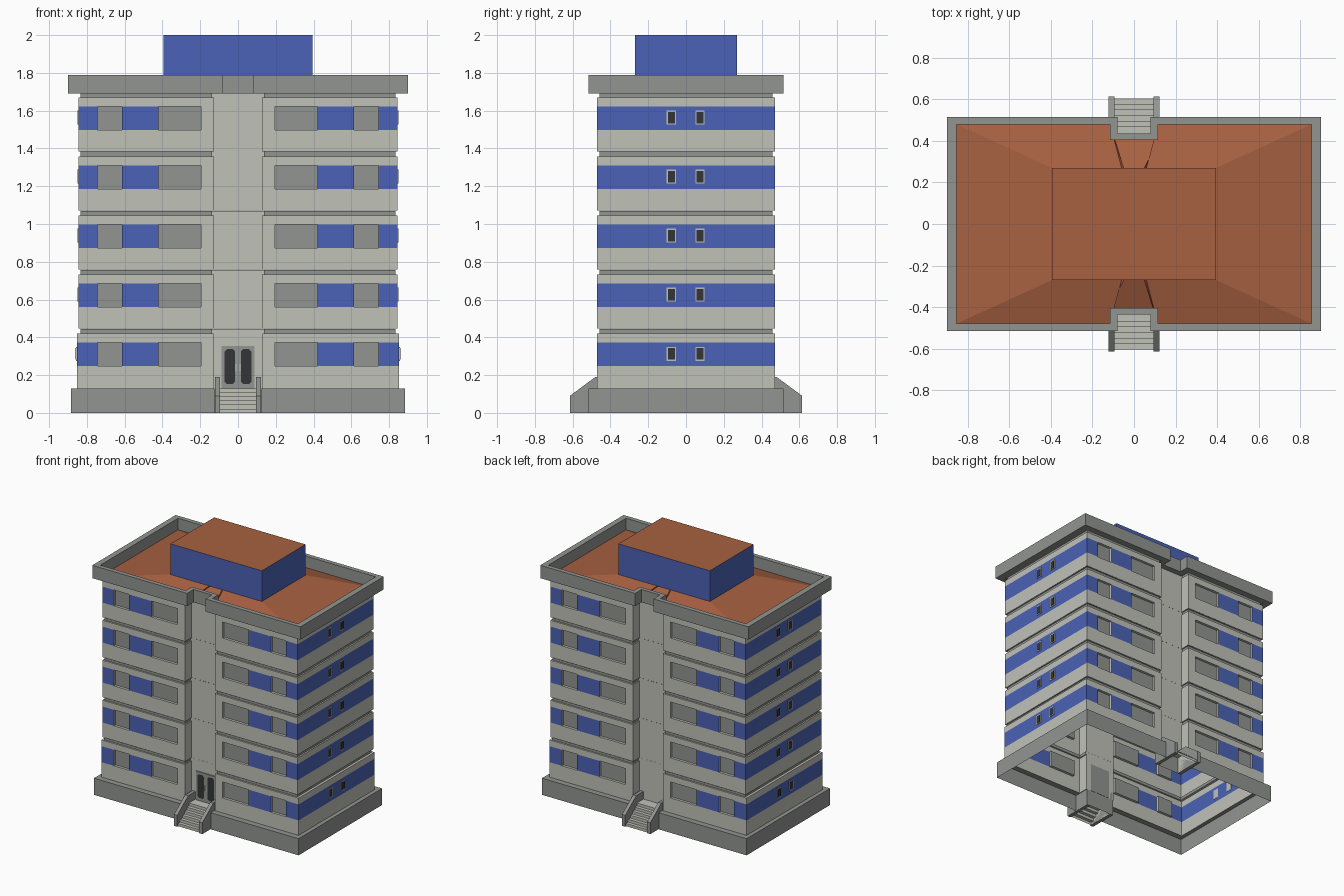
import bpy, bmesh, math

if "Cube" in bpy.data.objects:
    bpy.data.objects.remove(bpy.data.objects["Cube"])


def material(name, srgb):
    m = bpy.data.materials.new(name)
    lin = [((c / 255 + 0.055) / 1.055) ** 2.4 for c in srgb]
    m.diffuse_color = (*lin, 1)
    m.use_nodes = True
    m.node_tree.nodes["Principled BSDF"].inputs["Base Color"].default_value = m.diffuse_color
    return m


LIGHT, GREY, BLUE, ROOF, DARK = range(5)
MATS = [material("pale_concrete", (192, 194, 185)),
        material("grey_concrete", (146, 149, 145)),
        material("blue_panel", (75, 98, 183)),
        material("roof_terracotta", (168, 97, 65)),
        material("dark_glass", (52, 53, 54))]
BREAKS = [0.195, 0.42, 0.613, 0.743]      # window column edges on the long walls


def finish(name, bm):
    me = bpy.data.meshes.new(name)
    bm.to_mesh(me)
    bm.free()
    for m in MATS:
        me.materials.append(m)
    ob = bpy.data.objects.new(name, me)
    bpy.context.collection.objects.link(ob)
    return ob


def outline(hx, hy, nx, ny):
    """Rectangular plan with a notch in the middle of both long sides."""
    right = [(nx, -ny), (nx, -hy)] + [(b, -hy) for b in BREAKS] + [(hx, -hy)]
    front = [(-x, y) for x, y in reversed(right)] + right
    return front + [(-x, -y) for x, y in front]


def roof_rect(hx, hy):
    """Plain rectangle with the same point count as outline()."""
    xs = [0.05, 0.06] + [b * hx / 0.855 for b in BREAKS] + [hx]
    front = [(-x, -hy) for x in reversed(xs)] + [(x, -hy) for x in xs]
    return front + [(-x, -y) for x, y in front]


def loft(name, levels, rule, cap=None):
    """levels: (z, loop). rule(level, centre) gives (material, recess depth)."""
    bm = bmesh.new()
    rings = [[bm.verts.new((x, y, z)) for x, y in loop] for z, loop in levels]
    n = len(rings[0])
    for k in range(len(rings) - 1):
        for i in range(n):
            j = (i + 1) % n
            q = [rings[k][i], rings[k][j], rings[k + 1][j], rings[k + 1][i]]
            c = sum((v.co for v in q), q[0].co * 0) / 4
            mat, depth = rule(k, c)
            if depth:                      # window: reveal faces plus sunk pane
                s = math.copysign(depth, c.y)
                p = [bm.verts.new((v.co.x, v.co.y - s, v.co.z)) for v in q]
                for a in range(4):
                    b = (a + 1) % 4
                    bm.faces.new((q[a], q[b], p[b], p[a])).material_index = LIGHT
                q = p
            bm.faces.new(q).material_index = mat
    if cap is not None:
        bm.faces.new(rings[-1]).material_index = cap
    return finish(name, bm)


def extrude_x(name, profile, x0, x1, mat, skip=()):
    """Extrude a (y, z) profile along x; skip lists open edges."""
    bm = bmesh.new()
    a = [bm.verts.new((x0, y, z)) for y, z in profile]
    b = [bm.verts.new((x1, y, z)) for y, z in profile]
    bm.faces.new(a)
    bm.faces.new(b[::-1])
    n = len(a)
    for i in range(n):
        if i not in skip:
            j = (i + 1) % n
            bm.faces.new((a[i], b[i], b[j], a[j]))
    bmesh.ops.recalc_face_normals(bm, faces=bm.faces)
    for f in bm.faces:
        f.material_index = mat
    return finish(name, bm)


def box(name, lo, hi, mat):
    return extrude_x(name, [(lo[1], lo[2]), (hi[1], lo[2]), (hi[1], hi[2]), (lo[1], hi[2])],
                     lo[0], hi[0], mat)


# Plinth, open underneath
base = outline(0.885, 0.515, 0.125, 0.39)
ground = outline(0.853, 0.47, 0.13, 0.39)
loft("plinth", [(0, base), (0.13, base), (0.13, ground)], lambda k, c: (GREY, 0))

# Five storeys: pale sill, blue window band, pale head, grey recessed joint
joint = outline(0.834, 0.458, 0.137, 0.39)
upper = outline(0.845, 0.47, 0.128, 0.39)


def wall_rule(k, c):
    x = abs(c.x)
    if k == 1 and x > BREAKS[0]:
        window = abs(c.y) > 0.46 and (x < BREAKS[1] or BREAKS[2] < x < BREAKS[3])
        return (GREY, 0.02) if window else (BLUE, 0)
    if k == 4 and x > 0.01:
        return GREY, 0
    return LIGHT, 0


for f in range(5):
    z = 0.3125 * f
    wall = upper if f else ground
    top = 0.445 + z
    loft(f"storey_{f + 1}",
         [((0.133 + z) if f else 0.13, wall), (0.247 + z, wall), (0.372 + z, wall),
          (0.421 + z, wall), (0.421 + z, joint), (top, joint), (top, upper)], wall_rule)
    # Small framed windows on the short sides
    for s in (-1, 1):
        for y in (-0.077, 0.074):
            w = 0.853 if f == 0 else 0.845
            for part, off, hw, z0, z1, m in (("frame", 0.004, 0.025, 0.276, 0.350, LIGHT),
                                             ("pane", 0.006, 0.019, 0.283, 0.343, DARK)):
                xa, xb = sorted((s * (w - 0.002), s * (w + off)))
                box(f"side_window_{part}", (xa, y - hw, z0 + z), (xb, y + hw, z1 + z), m)

# Cornice and parapet
rim = outline(0.9, 0.515, 0.08, 0.435)
inner = outline(0.855, 0.48, 0.115, 0.405)
loft("cornice", [(1.69, upper), (1.69, rim), (1.79, rim), (1.79, inner), (1.70, inner)],
     lambda k, c: (GREY, 0))

# Gently hipped roof and rooftop room
rect = roof_rect(0.395, 0.27)
loft("roof", [(1.70, inner), (1.76, rect)], lambda k, c: (ROOF, 0))
loft("rooftop_room", [(1.76, rect), (2.0, rect)], lambda k, c: (BLUE, 0), cap=ROOF)

# Stairs with sloping cheek walls, front and back
for s, side in ((-1, "front"), (1, "back")):
    steps = 6
    prof = [(s * 0.39, 0)]
    for i in range(steps):
        y = 0.605 - i * 0.027
        prof += [(s * y, 0.13 * i / steps), (s * y, 0.13 * (i + 1) / steps)]
    prof.append((s * 0.39, 0.13))
    extrude_x(f"{side}_steps", prof, -0.095, 0.095, LIGHT, skip=(0, len(prof) - 1))
    cheek = [(s * y, z) for y, z in
             ((0.39, 0), (0.615, 0), (0.615, 0.09), (0.48, 0.19), (0.39, 0.19))]
    for t in (-1, 1):
        extrude_x(f"{side}_stair_cheek", cheek, t * 0.095, t * 0.122, GREY)

# Front double door with chamfered panes
box("door_frame", (-0.087, -0.397, 0.13), (0.087, -0.388, 0.355), GREY)
for t in (-1, 1):
    bm = bmesh.new()
    cx, cz, w, h, c = t * 0.043, 0.245, 0.028, 0.092, 0.012
    pts = [(-w + c, -h), (w - c, -h), (w, -h + c), (w, h - c),
           (w - c, h), (-w + c, h), (-w, h - c), (-w, -h + c)]
    face = bm.faces.new([bm.verts.new((cx + x, -0.399, cz + z)) for x, z in pts])
    face.material_index = DARK
    finish("door_pane", bm)
    box("door_handle", (min(t * 0.008, t * 0.012), -0.402, 0.22),
        (max(t * 0.008, t * 0.012), -0.396, 0.26), LIGHT)
